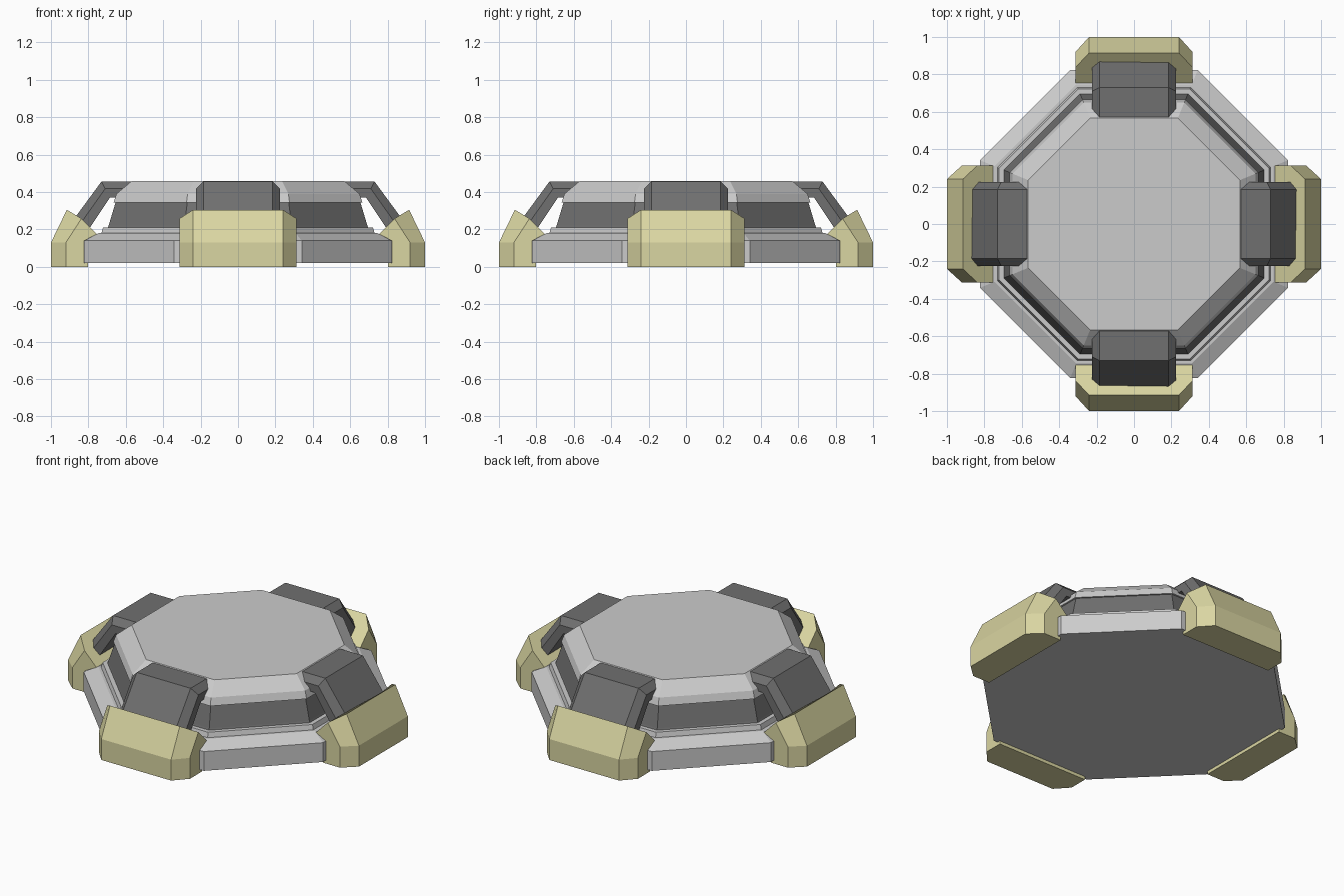
import bpy, bmesh, math

if "Cube" in bpy.data.objects:
    bpy.data.objects.remove(bpy.data.objects["Cube"])


def material(name, rgb):
    m = bpy.data.materials.new(name)
    m.diffuse_color = (*rgb, 1)
    m.use_nodes = True
    m.node_tree.nodes["Principled BSDF"].inputs["Base Color"].default_value = m.diffuse_color
    return m


YELLOW = material("pale_yellow", (0.70, 0.67, 0.36))
DARK = material("dark_grey", (0.16, 0.16, 0.16))


def finish(name, bm, mat=None):
    bmesh.ops.recalc_face_normals(bm, faces=bm.faces)
    me = bpy.data.meshes.new(name)
    bm.to_mesh(me)
    bm.free()
    ob = bpy.data.objects.new(name, me)
    bpy.context.collection.objects.link(ob)
    if mat:
        me.materials.append(mat)
    return ob


def loft(name, rings, mat=None):
    """Skin closed rings of equal length and cap both ends."""
    bm = bmesh.new()
    rows = [[bm.verts.new(p) for p in r] for r in rings]
    n = len(rows[0])
    for a, b in zip(rows, rows[1:]):
        for i in range(n):
            j = (i + 1) % n
            bm.faces.new((a[i], a[j], b[j], b[i]))
    bm.faces.new(rows[0])
    bm.faces.new(rows[-1])
    return finish(name, bm, mat)


def octagon_stack(name, profile, mat=None):
    """Stack of regular octagons given as (half width, z)."""
    rings = []
    for half, z in profile:
        r = half / math.cos(math.pi / 8)
        rings.append([(r * math.cos((k + .5) * math.pi / 4),
                       r * math.sin((k + .5) * math.pi / 4), z) for k in range(8)])
    return loft(name, rings, mat)


def bent_bars(name, outer, mid, inner, w_out, w_in, mat):
    """Four bent bars with chamfered outer edges, one on each side."""
    rings = []
    for o, m, i in zip(outer, mid, inner):
        rings.append([(o[0], -w_out, o[1]), (o[0], w_out, o[1]),
                      (m[0], w_in, m[1]), (i[0], w_in, i[1]),
                      (i[0], -w_in, i[1]), (m[0], -w_in, m[1])])
    for k, side in enumerate(("right", "back", "left", "front")):
        ob = loft(f"{side}_{name}", rings, mat)
        ob.rotation_euler.z = k * math.pi / 2


# Octagonal body: stepped base, sloped wall, bevelled lid
octagon_stack("base", [(.823, .02), (.823, .14), (.745, .18), (.73, .18),
                       (.722, .21), (.68, .21)])
octagon_stack("wall", [(.70, .20), (.692, .22), (.65, .36)], DARK)
octagon_stack("lid", [(.665, .345), (.65, .39), (.567, .46)])

# Bent arms from lid to feet
bent_bars("arm",
          [(.52, .456), (.73, .456), (.885, .245)],
          [(.52, .418), (.71, .418), (.85, .22)],
          [(.52, .37), (.685, .37), (.805, .19)],
          .185, .225, DARK)

# Chunky bent feet
bent_bars("foot",
          [(1.0, 0), (1.0, .13), (.915, .305)],
          [(.92, 0), (.92, .13), (.837, .258)],
          [(.803, 0), (.803, .12), (.755, .175)],
          .24, .313, YELLOW)
